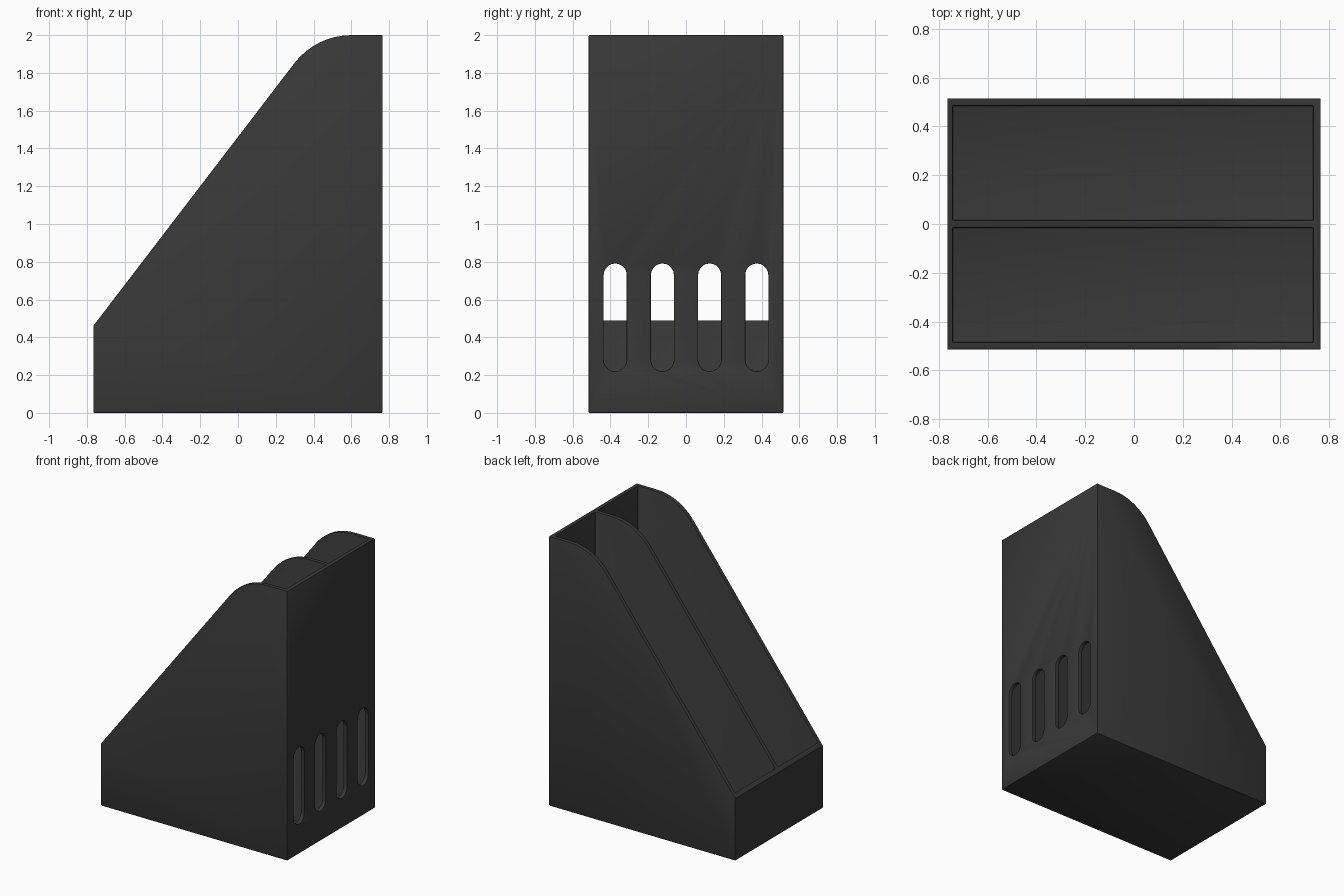
import bpy, bmesh, math
from mathutils import Vector

if "Cube" in bpy.data.objects:
    bpy.data.objects.remove(bpy.data.objects["Cube"], do_unlink=True)

HALF_X, HALF_Y, TOP = 0.765, 0.515, 2.0
WALL, FRONT_WALL, FLOOR = 0.03, 0.022, 0.03

charcoal = bpy.data.materials.new("charcoal plastic")
charcoal.use_nodes = True
colour = (0.04, 0.04, 0.04, 1)
charcoal.diffuse_color = colour
charcoal.node_tree.nodes["Principled BSDF"].inputs["Base Color"].default_value = colour


def prism(name, outline, direction):
    """Extrude a closed 3D outline along a direction."""
    bm = bmesh.new()
    face = bm.faces.new([bm.verts.new(p) for p in outline])
    moved = bmesh.ops.extrude_face_region(bm, geom=[face])["geom"]
    verts = [v for v in moved if isinstance(v, bmesh.types.BMVert)]
    bmesh.ops.translate(bm, verts=verts, vec=Vector(direction))
    bmesh.ops.recalc_face_normals(bm, faces=bm.faces)
    mesh = bpy.data.meshes.new(name)
    bm.to_mesh(mesh)
    bm.free()
    mesh.materials.append(charcoal)
    obj = bpy.data.objects.new(name, mesh)
    bpy.context.collection.objects.link(obj)
    return obj


def arc(cx, cz, radius, start, end, steps):
    for i in range(steps + 1):
        a = math.radians(start + (end - start) * i / steps)
        yield cx + radius * math.cos(a), cz + radius * math.sin(a)


# Body: sloped side profile with a rounded shoulder
profile = [(-HALF_X, 0), (HALF_X, 0), (HALF_X, TOP)]
profile += list(arc(0.6, 1.62, 0.38, 90, 142.5, 8)) + [(-HALF_X, 0.462)]
body = prism("file_holder", [(x, -HALF_Y, z) for x, z in profile], (0, 2 * HALF_Y, 0))

cutters = []

# Two compartments, leaving a divider between them
for side, y0 in (("right", -HALF_Y + WALL), ("left", WALL / 2)):
    x0, x1 = -HALF_X + FRONT_WALL, HALF_X - WALL
    y1 = y0 + HALF_Y - 1.5 * WALL
    base = [(x0, y0, FLOOR), (x1, y0, FLOOR), (x1, y1, FLOOR), (x0, y1, FLOOR)]
    cutters.append(prism(f"{side}_compartment_cutter", base, (0, 0, TOP + 1)))

# Four rounded finger slots through the tall end wall
for i in range(4):
    y = -0.375 + 0.25 * i
    slot = list(arc(y, 0.73, 0.061, 0, 180, 10)) + list(arc(y, 0.281, 0.061, 180, 360, 10))
    outline = [(HALF_X - 2 * WALL, sy, sz) for sy, sz in slot]
    cutters.append(prism(f"slot_cutter_{i + 1}", outline, (4 * WALL, 0, 0)))

for cutter in cutters:
    cutter.hide_render = True
    cutter.hide_viewport = True
    cutter.display_type = 'WIRE'
    cut = body.modifiers.new(cutter.name, 'BOOLEAN')
    cut.operation = 'DIFFERENCE'
    cut.solver = 'EXACT'
    cut.object = cutter

# Slightly softened edges
bevel = body.modifiers.new("soft_edges", 'BEVEL')
bevel.width = 0.004
bevel.segments = 2
bevel.limit_method = 'ANGLE'
bevel.angle_limit = math.radians(40)

# Bake the modifiers and remove the cutters
depsgraph = bpy.context.evaluated_depsgraph_get()
depsgraph.update()
baked = bpy.data.meshes.new_from_object(body.evaluated_get(depsgraph))
body.modifiers.clear()
body.data = baked
for cutter in cutters:
    bpy.data.objects.remove(cutter, do_unlink=True)

bpy.ops.object.select_all(action='DESELECT')
body.select_set(True)
bpy.context.view_layer.objects.active = body
bpy.ops.object.shade_smooth_by_angle(angle=math.radians(30))
